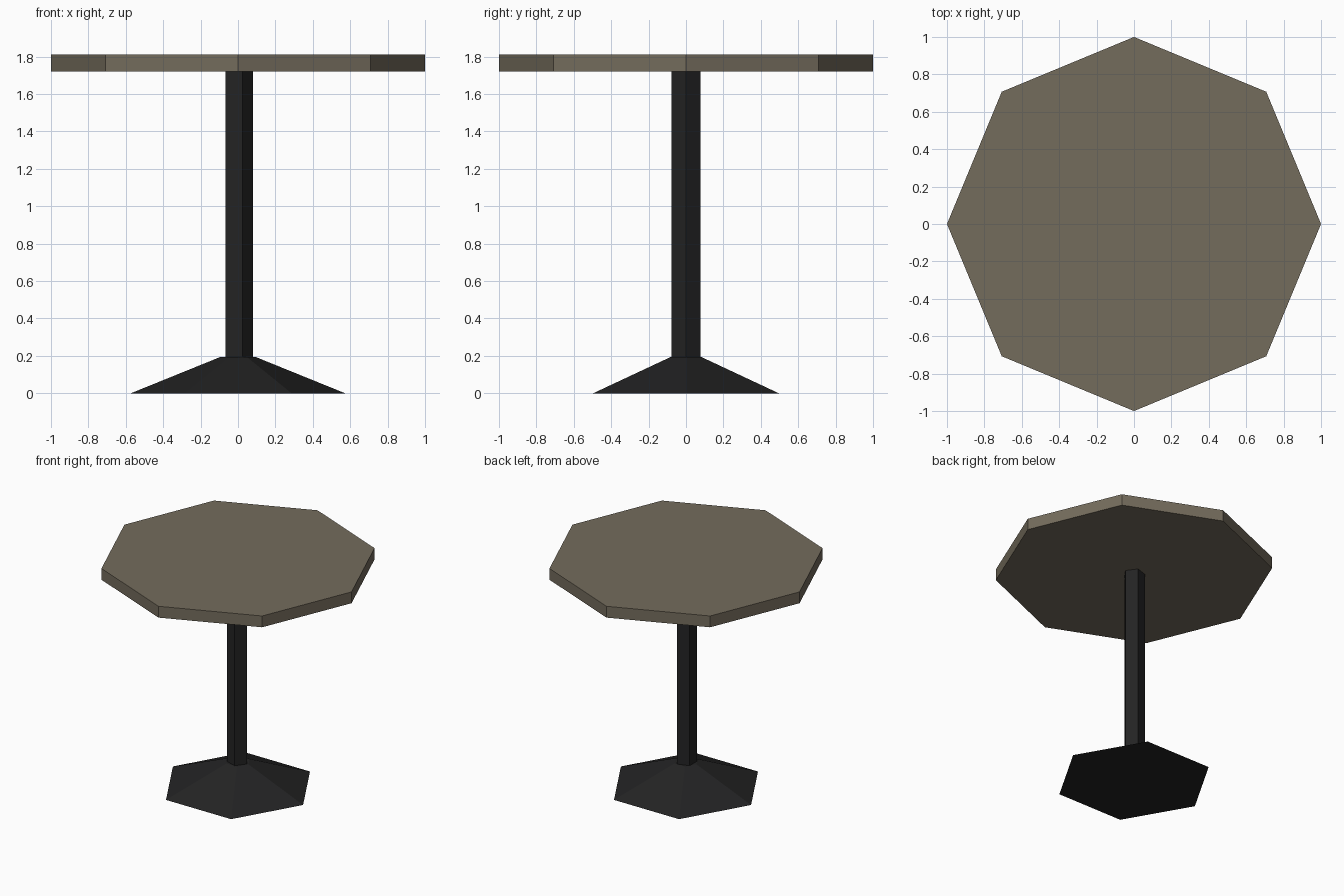
import bpy

cube = bpy.data.objects.get("Cube")
if cube:
    bpy.data.objects.remove(cube, do_unlink=True)


def make_material(name, colour):
    mat = bpy.data.materials.new(name)
    mat.use_nodes = True
    mat.diffuse_color = colour
    bsdf = next(n for n in mat.node_tree.nodes if n.type == "BSDF_PRINCIPLED")
    bsdf.inputs["Base Color"].default_value = colour
    bsdf.inputs["Roughness"].default_value = 0.8
    return mat


def make_prism(name, sides, bottom_radius, top_radius, z_low, z_high, mat):
    """Flat-shaded straight or tapered prism with one corner on the +x axis."""
    bpy.ops.mesh.primitive_cone_add(
        vertices=sides, radius1=bottom_radius, radius2=top_radius,
        depth=z_high - z_low, location=(0, 0, (z_low + z_high) / 2))
    obj = bpy.context.object
    obj.name = obj.data.name = name
    # The primitive starts on +y, so turn it a quarter circle
    obj.rotation_euler.z = -1.5707963
    bpy.ops.object.transform_apply(location=False, rotation=True, scale=False)
    obj.data.materials.append(mat)
    return obj


wood = make_material("weathered wood", (0.175, 0.150, 0.108, 1))
iron = make_material("black iron", (0.0168, 0.0168, 0.0172, 1))

BASE_TOP, TOP_UNDERSIDE, TOP_SURFACE = 0.195, 1.72, 1.81

# Sloped six-sided foot
make_prism("table_base", 6, 0.573, 0.092, 0, BASE_TOP, iron)
# Five-sided column
make_prism("table_post", 5, 0.081, 0.081, BASE_TOP, TOP_UNDERSIDE, iron)
# Octagonal slab
make_prism("table_top", 8, 1, 1, TOP_UNDERSIDE, TOP_SURFACE, wood)
